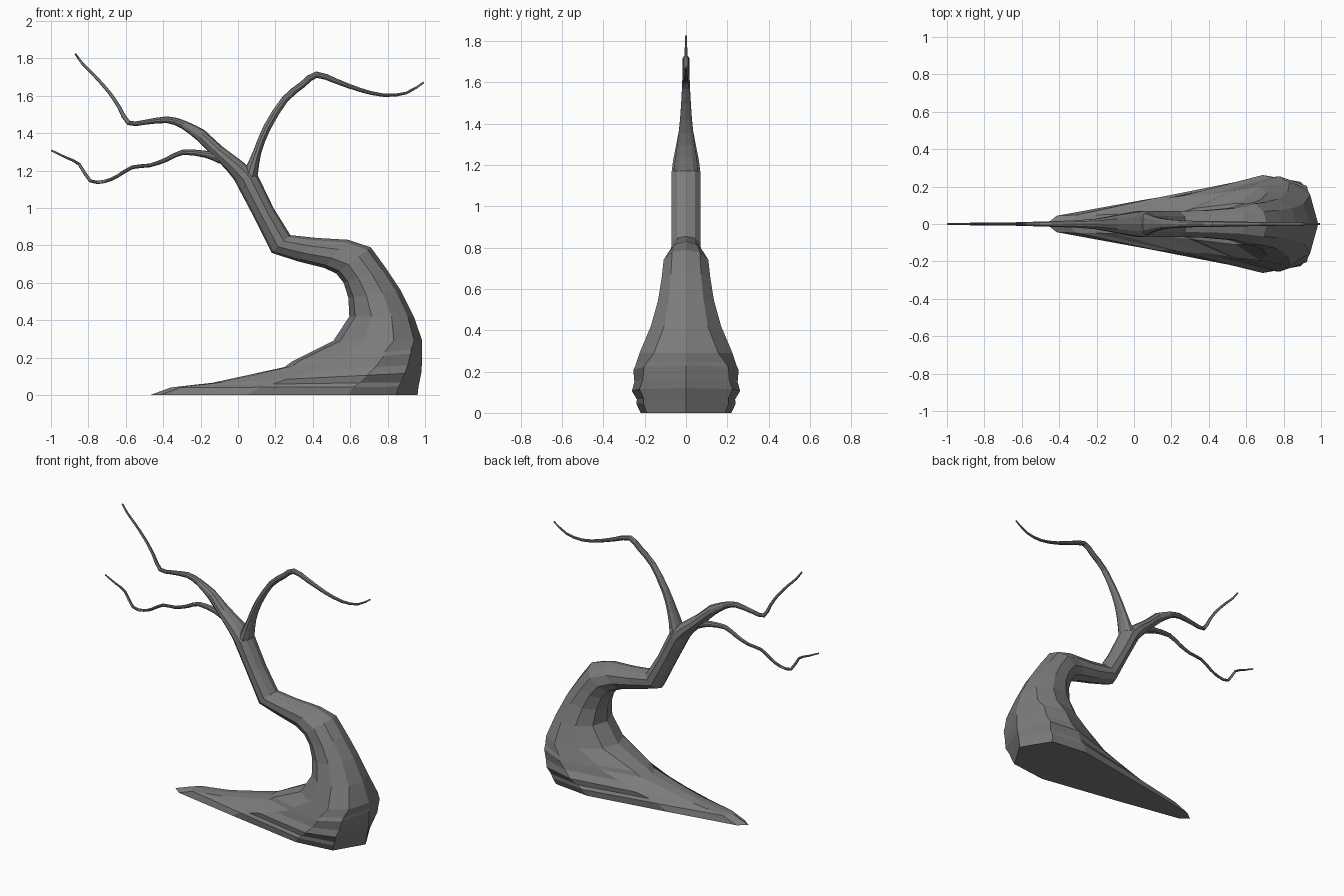
import bpy, bmesh
from mathutils import Vector

# Half cross-sections: (fraction from inner to outer edge, fraction of half width)
OVAL = [(0, 0), (.095, .62), (.345, 1), (.655, 1), (.905, .62), (1, 0)]
TEAR = [(0, 0), (.04, .2), (.36, .58), (.74, 1), (.92, .86), (1, 0)]

bark = bpy.data.materials.new("dark_bark")
bark.diffuse_color = (.2, .2, .2, 1)


def ring(section):
    """Ten-sided ring between two side-profile points, mirrored across y."""
    lx, lz, rx, rz, w, tear = section
    half = []
    for (t0, w0), (t1, w1) in zip(OVAL, TEAR):
        t = t0 + (t1 - t0) * tear
        y = w * (w0 + (w1 - w0) * tear)
        half.append((lx + (rx - lx) * t, -y, lz + (rz - lz) * t))
    return half + [(x, -y, z) for x, y, z in half[-2:0:-1]]


def loft(name, sections):
    bm = bmesh.new()
    rings = [[bm.verts.new(p) for p in ring(s)] for s in sections]
    for a, b in zip(rings, rings[1:]):
        n = len(a)
        for i in range(n):
            j = (i + 1) % n
            bm.faces.new((a[i], a[j], b[j], b[i]))
    bm.faces.new(rings[0][::-1])
    bm.faces.new(rings[-1])
    bmesh.ops.recalc_face_normals(bm, faces=bm.faces)
    mesh = bpy.data.meshes.new(name)
    bm.to_mesh(mesh)
    bm.free()
    mesh.materials.append(bark)
    obj = bpy.data.objects.new(name, mesh)
    bpy.context.collection.objects.link(obj)
    return obj


def soften(path):
    """Insert a curved midpoint between neighbouring stations."""
    pts = [Vector(p) for p in path]
    out = []
    for i in range(len(pts) - 1):
        before, after = pts[max(i - 1, 0)], pts[min(i + 2, len(pts) - 1)]
        out += [pts[i], (pts[i] + pts[i + 1]) * .5625 - (before + after) * .0625]
    return out + [pts[-1]]


def branch(stations):
    """Turn (x, z, radius, half width) stations into lofting sections."""
    path, out = soften(stations), []
    for i, (x, z, r, w) in enumerate(path):
        p, q = path[max(i - 1, 0)], path[min(i + 1, len(path) - 1)]
        d = Vector((q[0] - p[0], q[1] - p[1])).normalized()
        out.append((x - d.y * r, z + d.x * r, x + d.y * r, z - d.x * r, w, 0))
    return out


# Trunk with long root: inner x, z, outer x, z, half width, teardrop amount
trunk = [
    (-.47, 0, .96, 0, .22, 1),
    (-.36, .04, .965, .045, .24, 1),
    (-.26, .052, .97, .07, .238, 1),
    (-.14, .065, .98, .12, .262, 1),
    (.06, .108, .983, .165, .25, .9),
    (.25, .15, .985, .23, .255, .75),
    (.29, .18, .985, .25, .245, .65),
    (.51, .29, .985, .29, .225, .3),
    (.595, .42, .94, .42, .17, 0),
    (.59, .52, .87, .56, .135, 0),
    (.565, .60, .79, .68, .118, 0),
    (.525, .65, .71, .79, .108, 0),
    (.46, .68, .59, .83, .085, 0),
    (.32, .715, .42, .84, .072, 0),
    (.18, .76, .28, .855, .07, 0),
    (.075, .97, .19, 1.0, .07, 0),
    (-.02, 1.15, .108, 1.17, .07, 0),
    (-.06, 1.2, .035, 1.24, .062, 0),
    (-.13, 1.275, -.085, 1.33, .045, 0),
]
# Upper left limb continues out of the trunk
upper_left = [(-.2, 1.39, .034, .028), (-.29, 1.445, .023, .021), (-.38, 1.472, .018, .017),
              (-.5, 1.458, .013, .013), (-.585, 1.455, .013, .011), (-.636, 1.54, .01, .009),
              (-.69, 1.62, .009, .008), (-.77, 1.71, .008, .007), (-.83, 1.77, .007, .006),
              (-.87, 1.825, .005, .005)]
loft("trunk", trunk + branch(upper_left))

# Right limb
loft("right_branch", branch([
    (.045, 1.11, .05, .062), (.07, 1.19, .038, .058), (.103, 1.3, .022, .042),
    (.155, 1.43, .021, .028), (.25, 1.58, .019, .019), (.345, 1.66, .018, .017),
    (.42, 1.713, .017, .016), (.53, 1.676, .014, .014), (.65, 1.632, .011, .011),
    (.78, 1.603, .009, .009), (.9, 1.615, .007, .007), (.993, 1.672, .005, .004)]))

# Lower left limb
loft("lower_left_branch", branch([
    (-.09, 1.265, .03, .03), (-.17, 1.287, .019, .02), (-.295, 1.298, .014, .014),
    (-.38, 1.26, .012, .012), (-.47, 1.228, .01, .01), (-.565, 1.218, .01, .009),
    (-.645, 1.17, .009, .009), (-.71, 1.143, .009, .008), (-.79, 1.145, .009, .008),
    (-.85, 1.235, .008, .007), (-.92, 1.27, .006, .006), (-.998, 1.308, .005, .004)]))
